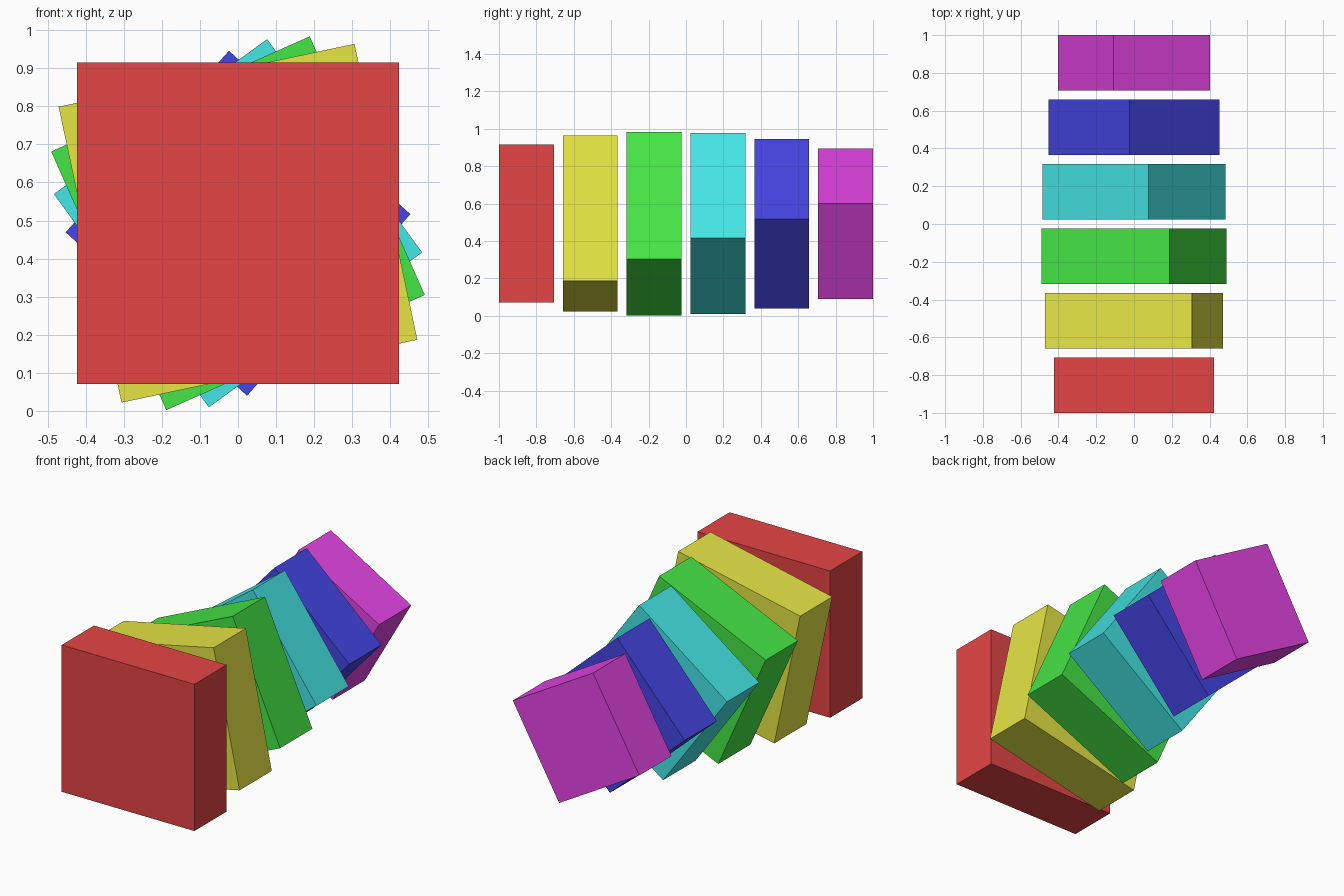
import bpy
import math

if "Cube" in bpy.data.objects:
    bpy.data.objects.remove(bpy.data.objects["Cube"])

HI, LO = 0.787, 0.0595
COLOURS = [
    ("red", (HI, LO, LO)),
    ("yellow", (HI, HI, LO)),
    ("green", (LO, HI, LO)),
    ("cyan", (LO, HI, HI)),
    ("blue", (LO, LO, HI)),
    ("magenta", (HI, LO, HI)),
]
DEPTH = 0.293                              # block thickness along y
STEP = (2 - DEPTH) / (len(COLOURS) - 1)    # spacing between block centres
CENTRE_Z = 0.493

# Row of square blocks, each smaller and twisted 12 degrees further
for i, (name, rgb) in enumerate(COLOURS):
    side = 0.845 - 0.051 * i
    bpy.ops.mesh.primitive_cube_add(
        size=1,
        location=(0, -1 + DEPTH / 2 + STEP * i, CENTRE_Z),
        rotation=(0, -math.radians(12 * i), 0))
    block = bpy.context.object
    block.name = name + "_block"
    block.scale = (side, DEPTH, side)
    mat = bpy.data.materials.new(name)
    mat.diffuse_color = (*rgb, 1)
    mat.use_nodes = True
    mat.node_tree.nodes["Principled BSDF"].inputs["Base Color"].default_value = mat.diffuse_color
    block.data.materials.append(mat)
